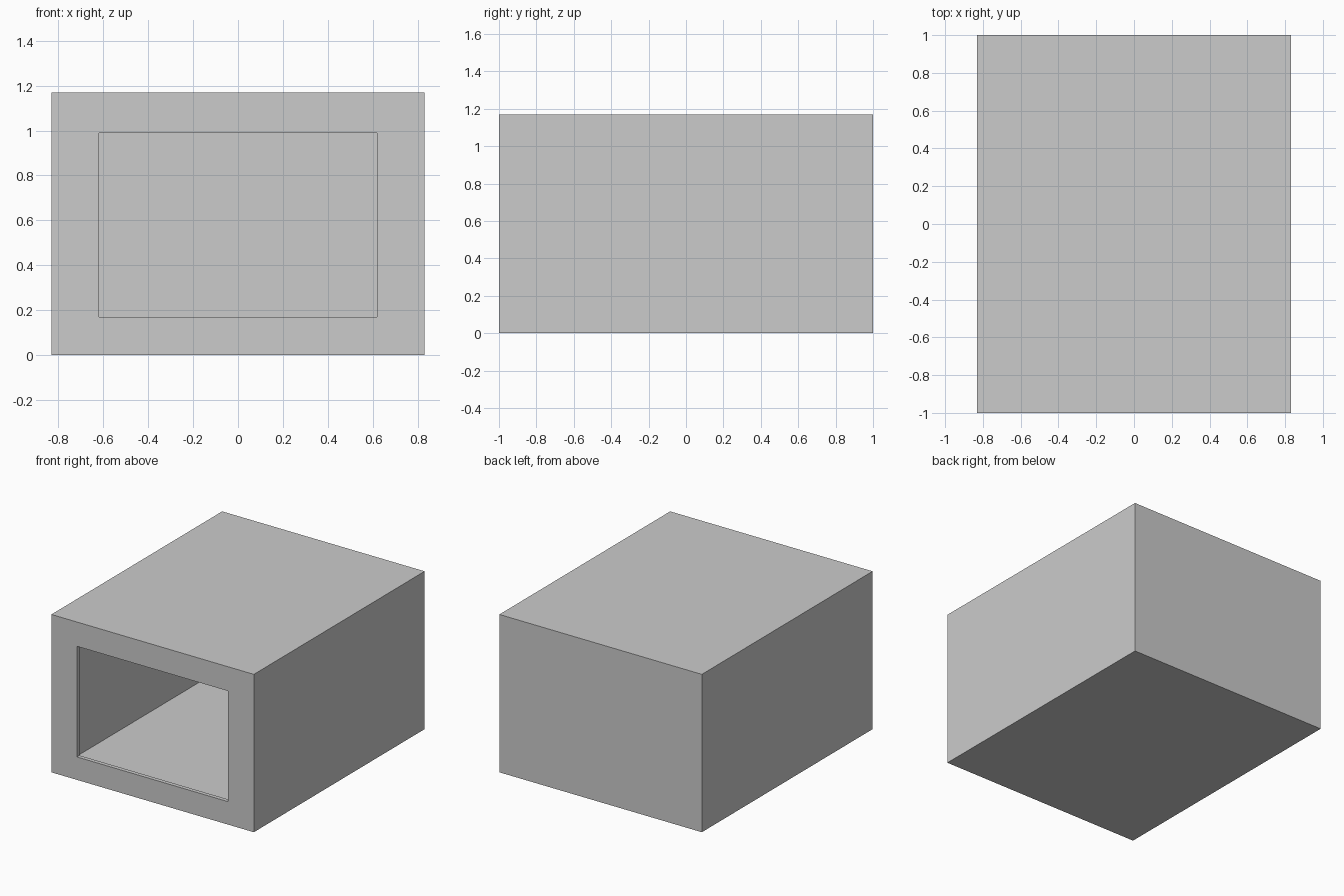
import bpy

if "Cube" in bpy.data.objects:
    bpy.data.objects.remove(bpy.data.objects["Cube"])


def box(name, lo, hi):
    """Axis-aligned box between two corners."""
    bpy.ops.mesh.primitive_cube_add(size=1, location=[(a + b) / 2 for a, b in zip(lo, hi)])
    ob = bpy.context.object
    ob.name = name
    ob.scale = [b - a for a, b in zip(lo, hi)]
    bpy.ops.object.transform_apply(location=False, rotation=False, scale=True)
    return ob


W, D, H, T = 0.83, 1.0, 1.17, 0.03   # half width, half depth, height, wall thickness

# Outer housing
housing = box("housing", (-W, -D, 0), (W, D, H))

# Hollow interior and front window, cut from the housing
cavity = box("cavity_cutter", (-W + T, -D + T, T), (W - T, D - T, H - T))
window = box("window_cutter", (-0.62, -D - 0.1, 0.17), (0.62, -D + 0.3, 0.99))

for cutter in (cavity, window):
    mod = housing.modifiers.new(cutter.name, 'BOOLEAN')
    mod.operation = 'DIFFERENCE'
    mod.solver = 'EXACT'
    mod.object = cutter
    bpy.context.view_layer.objects.active = housing
    bpy.ops.object.modifier_apply(modifier=mod.name)

for cutter in (cavity, window):
    bpy.data.objects.remove(cutter, do_unlink=True)
